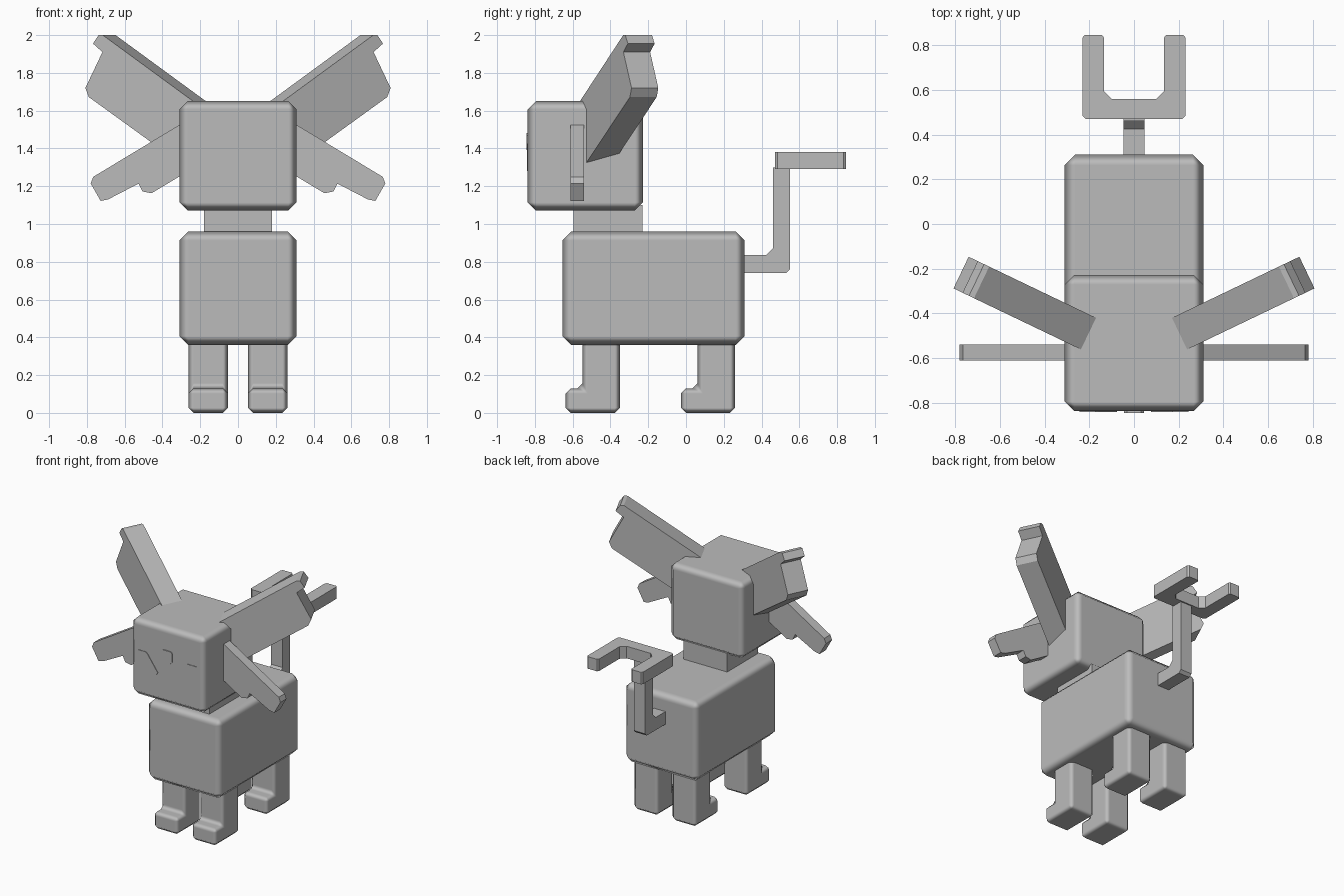
import bpy, bmesh, math
from mathutils import Vector, Matrix

if "Cube" in bpy.data.objects:
    bpy.data.objects.remove(bpy.data.objects["Cube"])

grey = bpy.data.materials.new("plain grey")
grey.diffuse_color = (0.5, 0.5, 0.5, 1)
grey.use_nodes = True
grey.node_tree.nodes["Principled BSDF"].inputs["Base Color"].default_value = grey.diffuse_color


def finish(name, bm, bevel=0.0, mirror=False):
    bmesh.ops.recalc_face_normals(bm, faces=bm.faces)
    me = bpy.data.meshes.new(name)
    bm.to_mesh(me)
    bm.free()
    me.materials.append(grey)
    ob = bpy.data.objects.new(name, me)
    bpy.context.collection.objects.link(ob)
    if bevel:
        for p in me.polygons:
            p.use_smooth = True
        m = ob.modifiers.new("bevel", 'BEVEL')
        m.width = bevel
        m.segments = 1
        m.limit_method = 'ANGLE'
        m.harden_normals = True
    if mirror:
        m = ob.modifiers.new("mirror", 'MIRROR')
        m.use_mirror_merge = False
        helper = bpy.data.objects.get("mirror_centre")
        if helper:
            m.mirror_object = helper
    return ob


def box(name, x, y, z, bevel=0.0):
    bm = bmesh.new()
    bmesh.ops.create_cube(bm, size=1)
    for v in bm.verts:
        v.co = Vector([(r[0] + r[1]) / 2 + c * (r[1] - r[0])
                       for r, c in zip((x, y, z), v.co)])
    return finish(name, bm, bevel)


def prism(name, pts, plane, lo, hi, bevel=0.0, mirror=False, matrix=None):
    """Extrude a 2D outline lying in plane 'xy', 'xz' or 'yz' from lo to hi."""
    place = {'xy': lambda a, b, d: (a, b, d),
             'xz': lambda a, b, d: (a, d, b),
             'yz': lambda a, b, d: (d, a, b)}[plane]
    bm = bmesh.new()
    face = bm.faces.new([bm.verts.new(place(a, b, lo)) for a, b in pts])
    ext = bmesh.ops.extrude_face_region(bm, geom=[face])
    shift = Vector(place(0, 0, hi - lo))
    for v in ext['geom']:
        if isinstance(v, bmesh.types.BMVert):
            v.co += shift
    if matrix:
        bmesh.ops.transform(bm, matrix=matrix, verts=bm.verts)
    return finish(name, bm, bevel, mirror)


# Body, neck, head
box("body", (-.31, .31), (-.655, .31), (.36, .96), .047)
box("neck", (-.18, .18), (-.595, -.23), (.94, 1.10))
box("head", (-.31, .31), (-.838, -.228), (1.072, 1.65), .043)

# Legs with forward feet
for name, y in (("front_legs", -.35), ("rear_legs", .26)):
    outline = [(y, 0), (y, .40), (y - .198, .40), (y - .198, .13),
               (y - .287, .13), (y - .287, 0)]
    prism(name, outline, 'yz', .053, .262, .027, True)

# Tail stem, bent upwards
prism("tail_stem", [(.29, .74), (.53, .74), (.55, .76), (.55, 1.30), (.46, 1.30),
                    (.46, .87), (.425, .835), (.29, .835)], 'yz', -.047, .047)

# Tail fork
half = [(.215, .47), (.23, .485), (.23, .835), (.22, .847), (.145, .847),
        (.135, .835), (.135, .595), (.10, .56)]
fork = half + [(-x, y) for x, y in reversed(half)]
prism("tail_fork", fork, 'xy', 1.29, 1.38)

# Large ears, upright slabs swept back; outline is (distance along ear, height)
sweep = Matrix.Translation((.22, -.57, 0)) @ Matrix.Rotation(math.radians(25.6), 4, 'Z')
ear = [(0, 1.26), (.632, 1.672), (.652, 1.72), (.552, 1.91), (.607, 1.955),
       (.575, 2.0), (.55, 2.0), (0, 1.637)]
prism("large_ears", ear, 'xz', 0, .157, 0, True, sweep)

# Small drooping ears
droop = [(.27, 1.237), (.458, 1.163), (.505, 1.172), (.526, 1.214), (.688, 1.13),
         (.727, 1.122), (.78, 1.215), (.766, 1.25), (.29, 1.537), (.27, 1.54)]
droop[0:1] = [(.27, 1.237), (.304, 1.255)]
prism("small_ears", droop, 'xz', -.612, -.54, 0, True)

# Face plates
prism("eyes", [(.245, 1.28), (.085, 1.28), (.075, 1.295), (.158, 1.41),
               (.172, 1.425), (.245, 1.425)], 'xz', -.842, -.834, 0, True)
brow = [(sx * a, 1.436 + sz * b) for sx, sz, a, b in
        ((-1, -1, .045, .032), (-1, -1, .032, .045), (1, -1, .032, .045), (1, -1, .045, .032),
         (1, 1, .045, .032), (1, 1, .032, .045), (-1, 1, .032, .045), (-1, 1, .045, .032))]
prism("forehead_plate", brow, 'xz', -.845, -.836)
